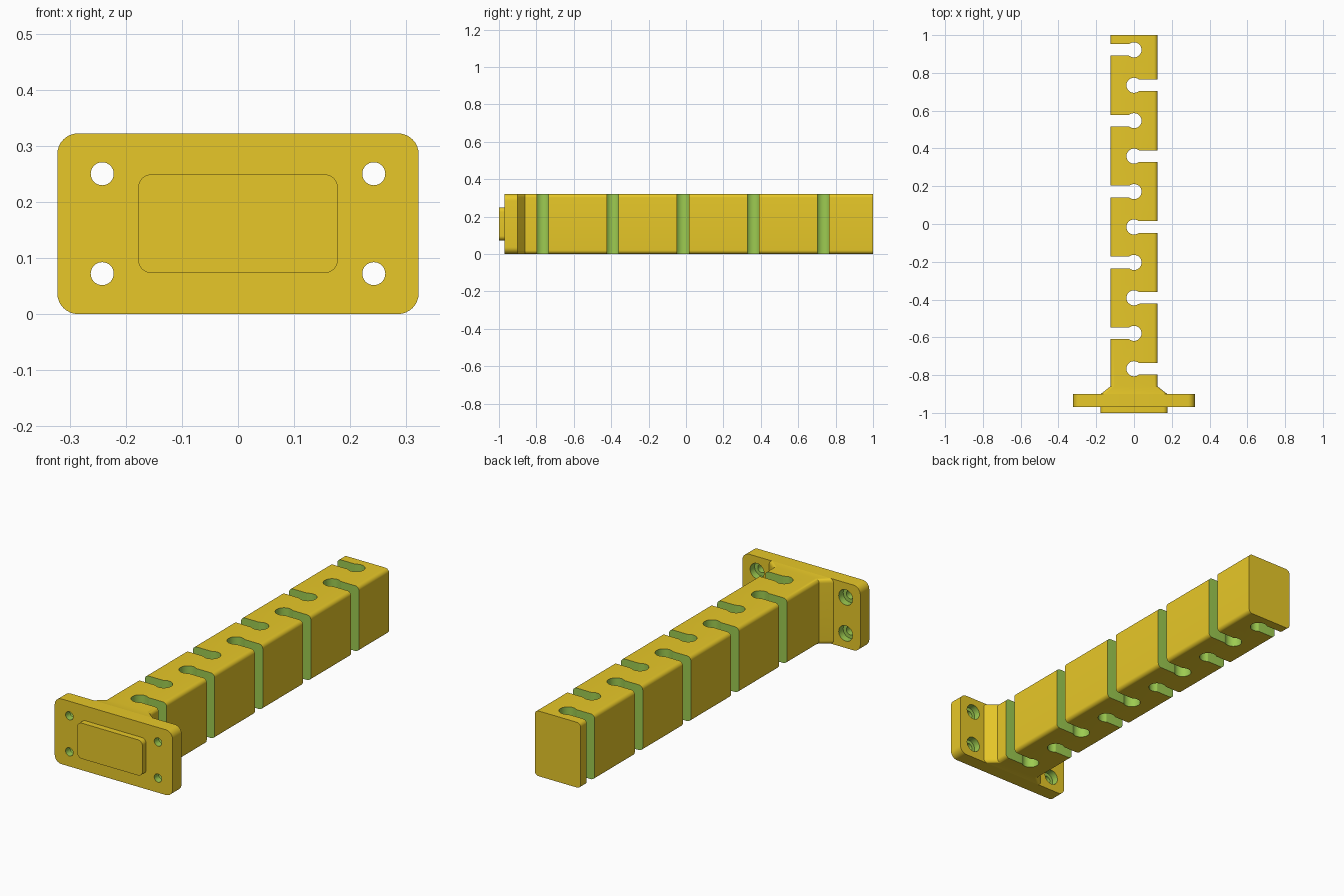
import bpy, bmesh, math
from math import sin, cos, pi
from mathutils import Matrix

if "Cube" in bpy.data.objects:
    bpy.data.objects.remove(bpy.data.objects["Cube"])


def material(name, rgb):
    m = bpy.data.materials.new(name)
    m.diffuse_color = (*rgb, 1)
    m.use_nodes = True
    m.node_tree.nodes["Principled BSDF"].inputs["Base Color"].default_value = m.diffuse_color
    return m


GOLD = material("gold plastic", (0.947, 0.680, 0.025))
GREEN = material("green cut faces", (0.337, 0.597, 0.082))
H = 0.322          # overall height
MID = H / 2


def rounded_rect(hw, hh, r, y, seg=8):
    """Rounded rectangle in the xz plane at depth y."""
    pts = []
    for k, (sx, sz) in enumerate([(1, 1), (-1, 1), (-1, -1), (1, -1)]):
        for i in range(seg + 1):
            a = (k + i / seg) * pi / 2
            pts.append((sx * (hw - r) + r * cos(a), y, MID + sz * (hh - r) + r * sin(a)))
    return pts


def loft(bm, rings, mat=0):
    """Skin closed rings of equal point count and cap both ends."""
    loops = [[bm.verts.new(p) for p in ring] for ring in rings]
    n = len(loops[0])
    faces = [bm.faces.new(loops[0]), bm.faces.new(loops[-1])]
    for a, b in zip(loops, loops[1:]):
        for i in range(n):
            faces.append(bm.faces.new((a[i], a[(i + 1) % n], b[(i + 1) % n], b[i])))
    for f in faces:
        f.material_index = mat


def make_object(name, bm):
    bmesh.ops.recalc_face_normals(bm, faces=bm.faces)
    me = bpy.data.meshes.new(name)
    bm.to_mesh(me)
    bm.free()
    me.materials.append(GOLD)
    me.materials.append(GREEN)
    ob = bpy.data.objects.new(name, me)
    bpy.context.collection.objects.link(ob)
    return ob


def activate(ob):
    bpy.ops.object.select_all(action='DESELECT')
    ob.select_set(True)
    bpy.context.view_layer.objects.active = ob


def cut(ob, cutter):
    mod = ob.modifiers.new("cut", 'BOOLEAN')
    mod.operation = 'DIFFERENCE'
    mod.solver = 'EXACT'
    mod.object = cutter
    activate(ob)
    bpy.ops.object.modifier_apply(modifier=mod.name)
    bpy.data.objects.remove(cutter)


def smooth(ob):
    activate(ob)
    bpy.ops.object.shade_smooth_by_angle(angle=math.radians(30))


def keyhole(side, yc):
    """Round hole with a filleted slot leading out to one side."""
    R, w, f = 0.04, 0.031, 0.01
    fx = math.sqrt((R + f) ** 2 - (w + f) ** 2)
    t = math.atan2(w + f, fx)
    half = [(0.2, w)]
    for i in range(5):                       # fillet between slot and hole
        a = -pi / 2 - (pi / 2 - t) * i / 4
        half.append((fx + f * cos(a), w + f + f * sin(a)))
    n = 14
    half += [(R * cos(t + (pi - t) * i / n), R * sin(t + (pi - t) * i / n))
             for i in range(1, n + 1)]
    outline = half + [(x, -y) for x, y in reversed(half[:-1])]
    return [(side * x, yc + y) for x, y in outline]


# Bar with flared foot
bm = bmesh.new()
loft(bm, [rounded_rect(hw, MID, 0.02, y)
          for hw, y in [(0.176, -0.9), (0.125, -0.86), (0.125, 1.0)]])
bar = make_object("slotted_bar", bm)

# Keyhole slots alternating between the two sides
bm = bmesh.new()
for i in range(10):
    outline = keyhole(-1 if i % 2 == 0 else 1, 0.922 - 0.1876 * i)
    loft(bm, [[(x, y, z) for x, y in outline] for z in (-0.1, 0.45)], mat=1)
cut(bar, make_object("slot_cutter", bm))
smooth(bar)

# Mounting flange
bm = bmesh.new()
loft(bm, [rounded_rect(0.322, MID, 0.037, y) for y in (-0.97, -0.9)])
flange = make_object("mounting_flange", bm)

# Counterbored screw holes, revolved as stepped plugs
bm = bmesh.new()
for sx in (-1, 1):
    for sz in (-1, 1):
        steps = [(0.0205, -1.05), (0.0205, -0.935), (0.038, -0.935), (0.038, -0.85)]
        loft(bm, [[(sx * 0.242 + r * cos(2 * pi * k / 32), y,
                    MID + sz * 0.089 + r * sin(2 * pi * k / 32)) for k in range(32)]
                  for r, y in steps], mat=1)
cut(flange, make_object("screw_hole_cutter", bm))
smooth(flange)

# Raised boss on the front of the flange
bm = bmesh.new()
loft(bm, [rounded_rect(0.178, 0.088, 0.024, y) for y in (-1.0, -0.97)])
smooth(make_object("front_boss", bm))
